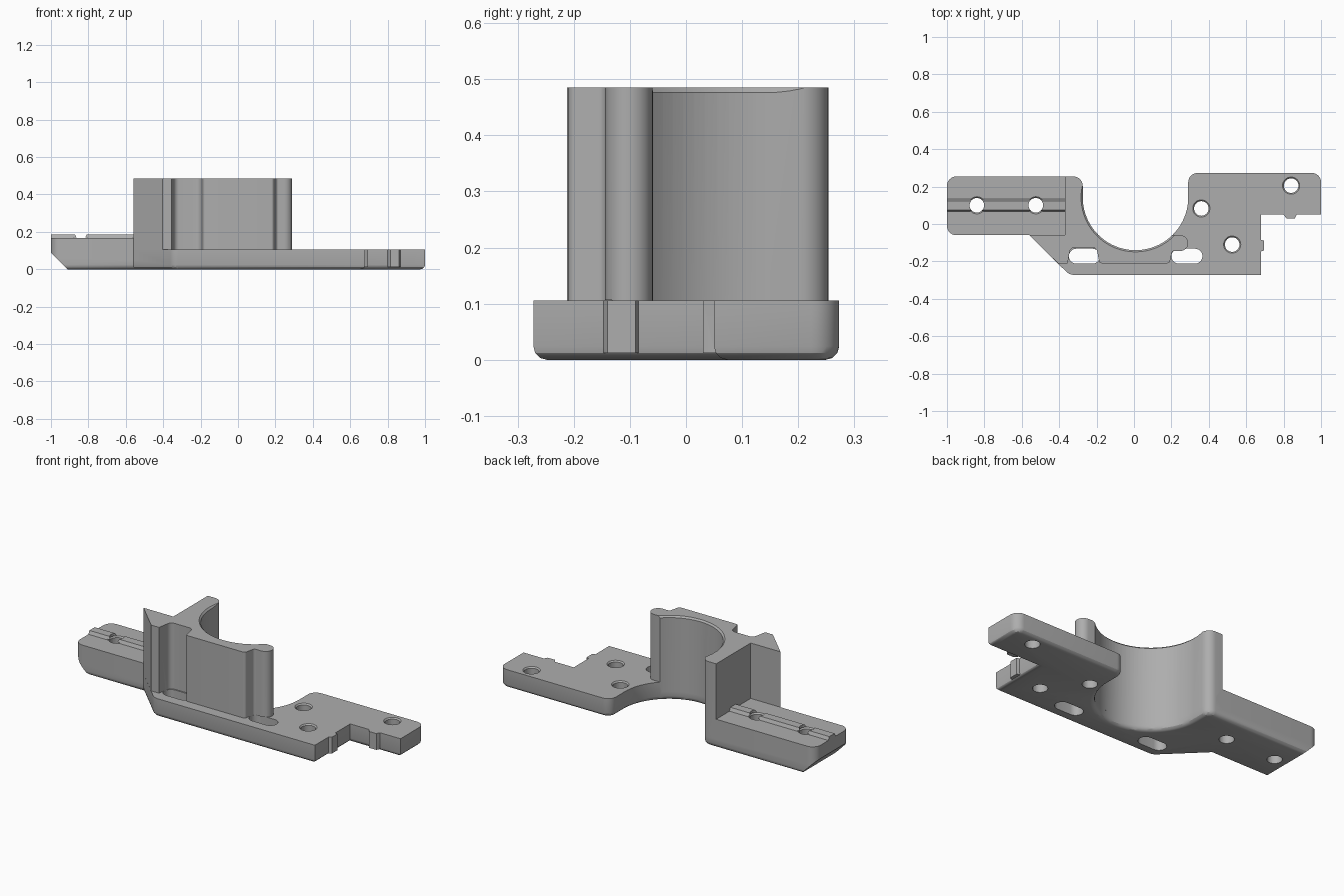
import bpy, bmesh, math
from mathutils import Vector

if "Cube" in bpy.data.objects:
    bpy.data.objects.remove(bpy.data.objects["Cube"])

grey = bpy.data.materials.new("plain grey")
grey.diffuse_color = (0.42, 0.42, 0.42, 1)
grey.use_nodes = True
grey.node_tree.nodes["Principled BSDF"].inputs["Base Color"].default_value = grey.diffuse_color
BORE = (0.008, 0.142)
R = 0.282


def arc(cx, cy, r, a0, a1, n):
    """Points along an arc, angles in degrees."""
    return [(cx + r * math.cos(math.radians(a0 + (a1 - a0) * i / n)),
             cy + r * math.sin(math.radians(a0 + (a1 - a0) * i / n))) for i in range(n + 1)]


def rounded(pts):
    """Outline from (x, y) or (x, y, corner radius) points."""
    out = []
    for i, p in enumerate(pts):
        c = Vector(p[:2])
        if len(p) < 3:
            out.append(tuple(c))
            continue
        u = (Vector(pts[i - 1][:2]) - c).normalized()
        v = (Vector(pts[(i + 1) % len(pts)][:2]) - c).normalized()
        half = u.angle(v) / 2
        d = p[2] / math.tan(half)
        mid = c + (u + v).normalized() * p[2] / math.sin(half)
        a, b = c + u * d - mid, c + v * d - mid
        turn = a.angle_signed(b)          # clockwise positive
        a0 = math.degrees(math.atan2(a.y, a.x))
        out += arc(mid.x, mid.y, p[2], a0, a0 - math.degrees(turn), 8)
    return out


def add(name, bm):
    bmesh.ops.recalc_face_normals(bm, faces=bm.faces[:])
    me = bpy.data.meshes.new(name)
    bm.to_mesh(me)
    bm.free()
    me.materials.append(grey)
    ob = bpy.data.objects.new(name, me)
    bpy.context.collection.objects.link(ob)
    return ob


def prism(name, outline, z0, z1, bevel=0):
    """Extruded outline, optionally with a rounded underside."""
    bm = bmesh.new()
    f = bm.faces.new([bm.verts.new((x, y, z0)) for x, y in outline])
    res = bmesh.ops.extrude_face_region(bm, geom=[f], use_keep_orig=True)
    bmesh.ops.translate(bm, vec=(0, 0, z1 - z0),
                        verts=[g for g in res["geom"] if isinstance(g, bmesh.types.BMVert)])
    if bevel:
        edges = [e for e in bm.edges if all(v.co.z < z0 + 1e-5 for v in e.verts)]
        bmesh.ops.bevel(bm, geom=edges, offset=bevel, segments=3, profile=0.5, affect='EDGES')
    return add(name, bm)


def cone(name, x, y, r0, r1, z0, z1, n=32):
    bm = bmesh.new()
    bmesh.ops.create_cone(bm, cap_ends=True, segments=n, radius1=r0, radius2=r1, depth=z1 - z0)
    bmesh.ops.translate(bm, vec=(x, y, (z0 + z1) / 2), verts=bm.verts[:])
    return add(name, bm)


def combine(target, other, op):
    m = target.modifiers.new(op, 'BOOLEAN')
    m.operation, m.object, m.solver = op, other, 'EXACT'
    bpy.context.view_layer.objects.active = target
    bpy.ops.object.modifier_apply(modifier=m.name)
    bpy.data.objects.remove(other)


# Base plate with the arm footprint and half-round bore
plate = rounded([(-1, -0.06, 0.05), (-0.56, -0.06), (-0.345, -0.272, 0.06), (0.68, -0.272),
                 (0.68, 0.05), (1, 0.05), (1, 0.273, 0.05), (0.29, 0.273, 0.05)]
                + arc(*BORE, R, 0, -180, 40)
                + [(-0.274, 0.254, 0.05), (-1, 0.254, 0.05)])
bracket = prism("clamp_bracket", plate, 0, 0.106, 0.024)

# Thick upper half of the arm
arm = prism("arm", rounded([(-1, -0.06, 0.05), (-0.36, -0.06), (-0.36, 0.254),
                            (-1, 0.254, 0.05)]), 0.06, 0.166)
combine(bracket, arm, 'UNION')

# Tower wall around the bore, with slot recess and end pillar
tower = prism("tower", rounded(
    [(-0.56, -0.06), (-0.405, -0.212), (-0.355, -0.212), (-0.34, -0.125, 0.03),
     (-0.2, -0.125, 0.03), (-0.185, -0.21, 0.015), (0.19, -0.21, 0.015), (0.205, -0.143, 0.015)]
    + arc(0.248, -0.102, 0.042, -90, 90, 12)
    + arc(*BORE, R, -45.5, -180, 30)
    + [(-0.274, 0.254, 0.05), (-0.37, 0.254), (-0.37, -0.06)]), 0.05, 0.485)
combine(bracket, tower, 'UNION')

# Raised rib along the arm
bm = bmesh.new()
f = bm.faces.new([bm.verts.new((-1, y, z)) for y, z in
                  [(0.067, 0.15), (0.067, 0.166), (0.076, 0.185), (0.124, 0.185),
                   (0.133, 0.166), (0.133, 0.15)]])
res = bmesh.ops.extrude_face_region(bm, geom=[f], use_keep_orig=True)
bmesh.ops.translate(bm, vec=(0.64, 0, 0),
                    verts=[g for g in res["geom"] if isinstance(g, bmesh.types.BMVert)])
combine(bracket, add("rib", bm), 'UNION')

# Small locating nubs in the step of the plate
for nub in ([(0.80, 0.06), (0.80, 0.05), (0.815, 0.03), (0.86, 0.03), (0.87, 0.05), (0.87, 0.06)],
            [(0.67, -0.147), (0.68, -0.147), (0.696, -0.14), (0.696, -0.09),
             (0.68, -0.085), (0.67, -0.085)]):
    combine(bracket, prism("nub", nub, 0.012, 0.106), 'UNION')

# Sloped underside at the arm end
bm = bmesh.new()
f = bm.faces.new([bm.verts.new((x, -0.5, z)) for x, z in
                  [(-1.1, -0.1), (-0.815, -0.1), (-1.01, 0.1), (-1.1, 0.1)]])
res = bmesh.ops.extrude_face_region(bm, geom=[f], use_keep_orig=True)
bmesh.ops.translate(bm, vec=(0, 1, 0),
                    verts=[g for g in res["geom"] if isinstance(g, bmesh.types.BMVert)])
combine(bracket, add("slope_cutter", bm), 'DIFFERENCE')

# Screw holes with countersunk rims
for x, y, top in [(-0.84, 0.1, 0.166), (-0.525, 0.1, 0.166), (0.36, 0.083, 0.106),
                  (0.525, -0.11, 0.106), (0.84, 0.205, 0.106)]:
    combine(bracket, cone("hole", x, y, 0.039, 0.039, -0.1, 0.3), 'DIFFERENCE')
    combine(bracket, cone("rim", x, y, 0.034, 0.05, top - 0.012, top + 0.004), 'DIFFERENCE')

# Two long slots
for x in (-0.265, 0.283):
    slot = arc(x + 0.043, -0.172, 0.04, -90, 90, 12) + arc(x - 0.043, -0.172, 0.04, 90, 270, 12)
    combine(bracket, prism("slot", slot, -0.1, 0.107), 'DIFFERENCE')

# Chamfer on the top rim of the bore
combine(bracket, cone("rim", *BORE, R - 0.006, R + 0.014, 0.47, 0.49, 80), 'DIFFERENCE')

bpy.context.view_layer.objects.active = bracket
bracket.select_set(True)
bpy.ops.object.shade_smooth_by_angle(angle=math.radians(30))
